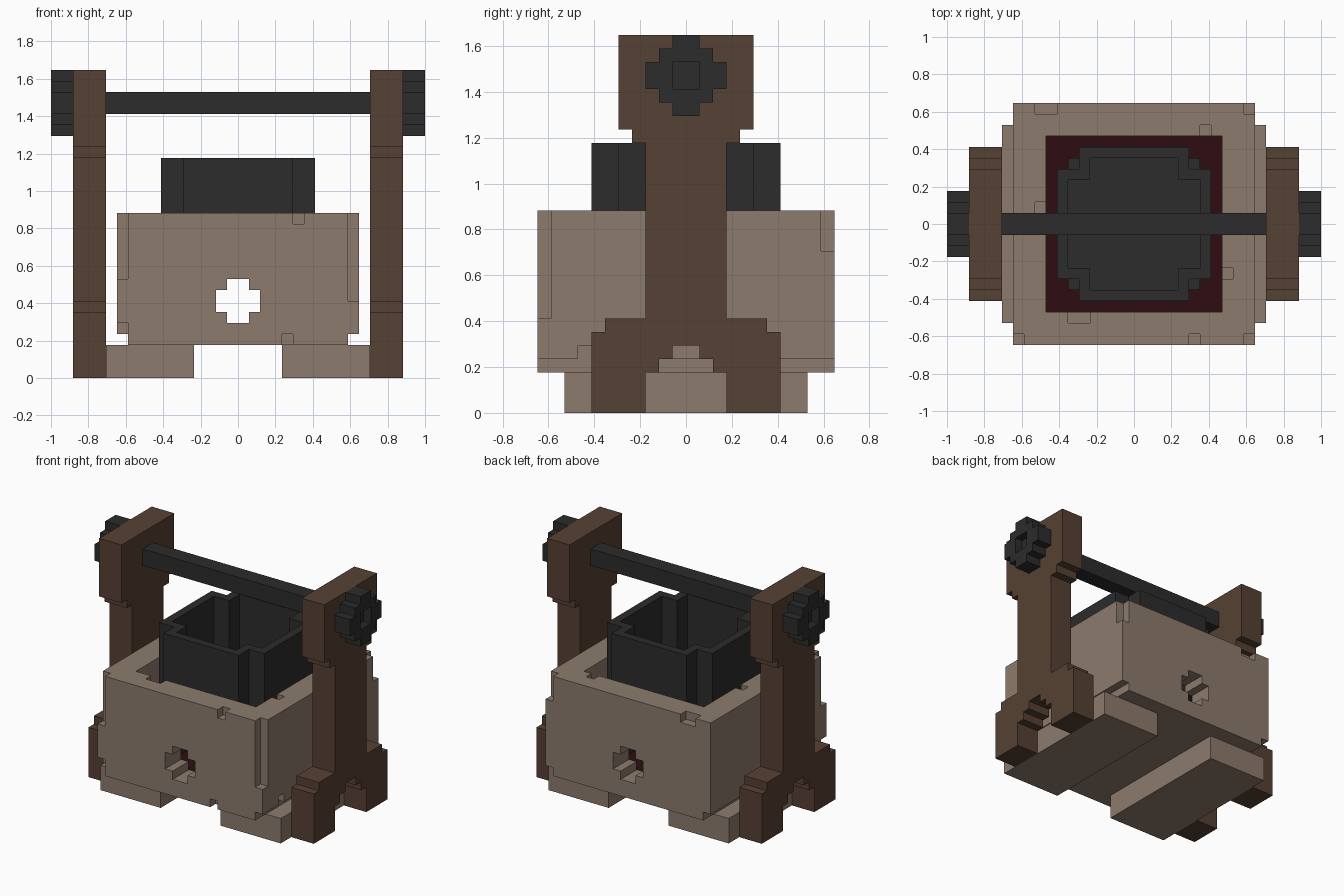
import bpy
import bmesh

UNIT = 2 / 34  # one block of the grid

if "Cube" in bpy.data.objects:
    bpy.data.objects.remove(bpy.data.objects["Cube"], do_unlink=True)


def material(name, colour):
    mat = bpy.data.materials.new(name)
    mat.use_nodes = True
    rgba = (*colour, 1)
    mat.diffuse_color = rgba
    bsdf = next(n for n in mat.node_tree.nodes if n.type == "BSDF_PRINCIPLED")
    bsdf.inputs["Base Color"].default_value = rgba
    bsdf.inputs["Roughness"].default_value = 0.9
    return mat


stone = material("warm stone", (0.266, 0.198, 0.153))
wood = material("dark wood", (0.093, 0.053, 0.033))
iron = material("black iron", (0.025, 0.025, 0.025))
ember = material("dark ember red", (0.027, 0.004, 0.005))


def cells(boxes):
    """All grid cells inside boxes given as ((x0, x1), (y0, y1), (z0, z1))."""
    return {(x, y, z) for bx, by, bz in boxes
            for x in range(*bx) for y in range(*by) for z in range(*bz)}


def span(half):
    return (-half, half)


def carve(name, mat, solids, cuts=()):
    """Make a block part from solid boxes minus cut boxes, keeping only its skin."""
    filled = cells(solids) - cells(cuts)
    bm = bmesh.new()
    verts = {}

    def vert(corner):
        if corner not in verts:
            verts[corner] = bm.verts.new([c * UNIT for c in corner])
        return verts[corner]

    for cell in sorted(filled):
        for axis in range(3):
            for side in (0, 1):
                near = list(cell)
                near[axis] += 1 if side else -1
                if tuple(near) in filled:
                    continue
                loop = []
                for a, b in ((0, 0), (1, 0), (1, 1), (0, 1)):
                    corner = list(cell)
                    corner[axis] += side
                    corner[(axis + 1) % 3] += a
                    corner[(axis + 2) % 3] += b
                    loop.append(vert(tuple(corner)))
                bm.faces.new(loop if side else loop[::-1])
    # merge flat runs of blocks into larger faces
    bmesh.ops.dissolve_limit(bm, angle_limit=0.01, verts=bm.verts, edges=bm.edges)
    bmesh.ops.triangulate(bm, faces=[f for f in bm.faces if len(f.verts) > 4])
    mesh = bpy.data.meshes.new(name)
    bm.to_mesh(mesh)
    bm.free()
    mesh.materials.append(mat)
    obj = bpy.data.objects.new(name, mesh)
    bpy.context.collection.objects.link(obj)
    return obj


def mirrored(interval, sign):
    a, b = interval
    return (a, b) if sign > 0 else (-b, -a)


# Furnace body: hollow box with a narrower bottom layer
body = [(span(11), span(11), (4, 15)), (span(10), span(11), (3, 4))]
body_cuts = [
    (span(8), span(8), (4, 15)),
    # cross-shaped vents front and back
    (span(2), span(11), (6, 8)),
    (span(1), span(11), (5, 9)),
    # chipped upright corners
    ((10, 11), (-11, -10), (7, 15)),
    ((10, 11), (10, 11), (12, 15)),
    ((-11, -10), (-11, -10), (9, 15)),
    # chips in the rim
    ((5, 6), (-11, -10), (14, 15)),
    ((-9, -7), (10, 11), (14, 15)),
    ((6, 7), (8, 9), (14, 15)),
    ((8, 9), (-5, -4), (14, 15)),
    ((-9, -8), (1, 2), (14, 15)),
    ((-6, -4), (-9, -8), (14, 15)),
    # chips near the bottom
    ((4, 5), (-11, -10), (3, 4)),
    ((-11, -10), (-11, -10), (4, 5)),
    ((10, 11), (-8, -7), (4, 5)),
]
carve("furnace_body", stone, body, body_cuts)

# Bed of embers
carve("ember_bed", ember, [(span(8), span(8), (4, 5))])

# Crucible: notched-corner pot with an open top, standing on corner legs
pot = [(span(7), span(5), (9, 20)), (span(5), span(7), (9, 20))]
pot_hollow = [(span(6), span(4), (10, 20)), (span(4), span(6), (10, 20))]
carve("crucible", iron, pot, pot_hollow)
for sx, x_side in ((1, "left"), (-1, "right")):
    for sy, y_side in ((-1, "front"), (1, "back")):
        carve(f"crucible_leg_{y_side}_{x_side}", iron,
              [(mirrored((4, 6), sx), mirrored((4, 6), sy), (5, 10))])

# Parts repeated on both sides
for sign, side in ((1, "left"), (-1, "right")):
    # Foot slab under the body
    carve(f"foot_slab_{side}", stone, [(mirrored((4, 12), sign), span(9), (0, 3))])

    # Upright post: arched foot, shaft and stepped head
    thick = mirrored((12, 15), sign)
    post = [(thick, span(half), rise) for half, rise in
            ((7, (0, 6)), (6, (6, 7)), (3, (7, 20)), (4, (20, 21)), (5, (21, 28)))]
    arch = [(thick, span(half), (0, top)) for half, top in ((3, 3), (2, 4), (1, 5))]
    carve(f"post_{side}", wood, post, arch)

    # Round knob with a sunken centre
    knob = [(mirrored((15, 17), sign), span(half), (25 - tall, 25 + tall))
            for half, tall in ((1, 3), (2, 2), (3, 1))]
    carve(f"knob_{side}", iron, knob, [(mirrored((16, 17), sign), span(1), (24, 26))])

# Cross rod between the posts
carve("cross_rod", iron, [(span(12), span(1), (24, 26))])
